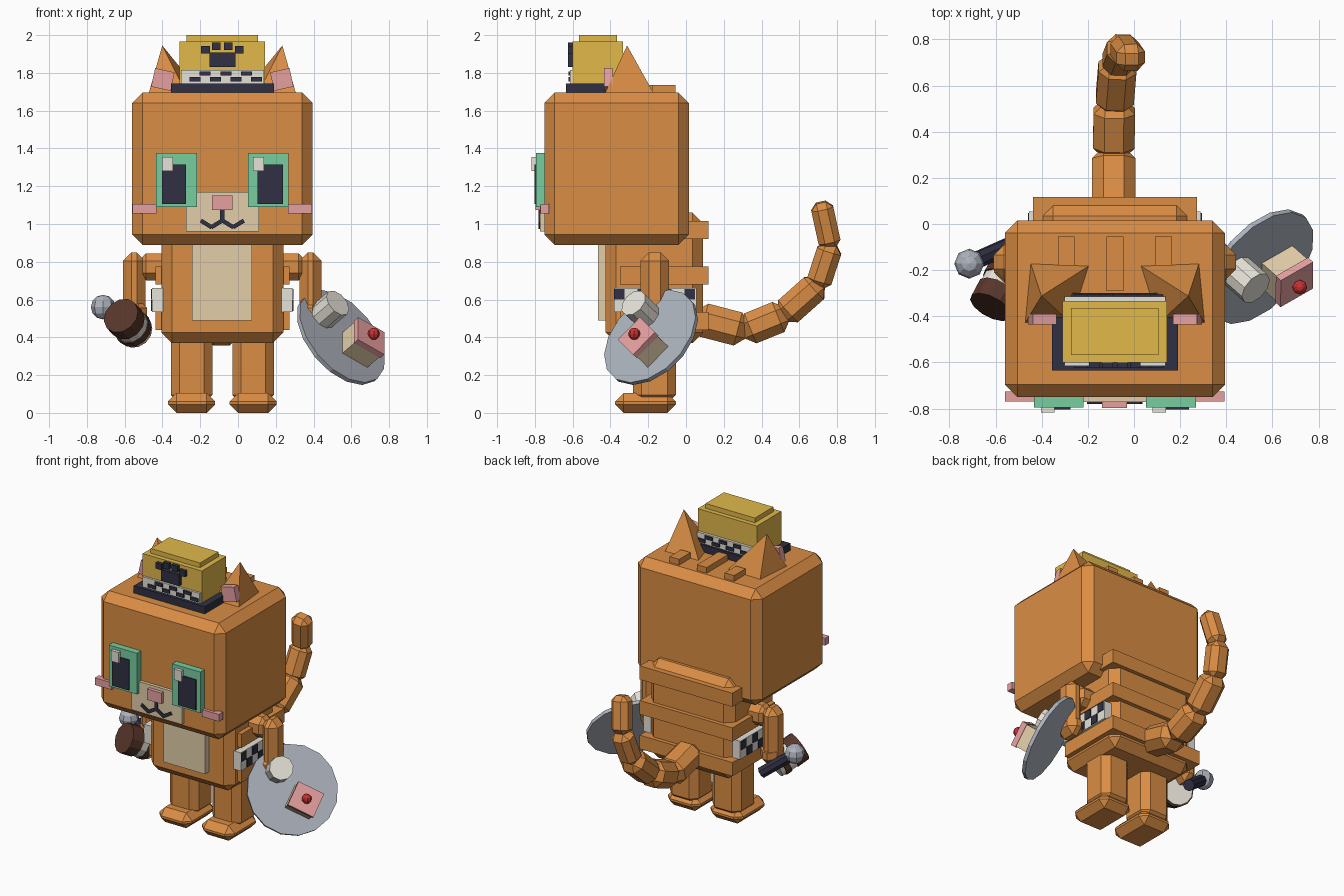
import bpy, bmesh, math
from mathutils import Vector, Matrix

if "Cube" in bpy.data.objects:
    bpy.data.objects.remove(bpy.data.objects["Cube"])

CX = -0.083  # symmetry plane of the character


def mat(name, r, g, b):
    m = bpy.data.materials.new(name)
    m.diffuse_color = [((c / 255 + 0.055) / 1.055) ** 2.4 for c in (r, g, b)] + [1]
    m.use_nodes = True
    m.node_tree.nodes["Principled BSDF"].inputs["Base Color"].default_value = m.diffuse_color
    return m


ORANGE = mat("orange_fur", 218, 141, 68)
GREEN = mat("eye_green", 119, 205, 159)
PINK = mat("pink", 230, 160, 160)
CREAM = mat("cream", 227, 206, 170)
GOLD = mat("gold", 225, 184, 74)
NAVY = mat("navy", 48, 48, 68)
BROWN = mat("dark_brown", 88, 54, 42)
GREY = mat("steel_grey", 172, 178, 188)
RED = mat("cherry_red", 200, 50, 50)
WHITE = mat("off_white", 230, 226, 216)


def finish(name, bm, m):
    bmesh.ops.recalc_face_normals(bm, faces=bm.faces)
    me = bpy.data.meshes.new(name)
    bm.to_mesh(me)
    bm.free()
    me.materials.append(m)
    ob = bpy.data.objects.new(name, me)
    bpy.context.collection.objects.link(ob)
    return ob


def boxes(name, m, bounds, bevel=0):
    """One object made of axis-aligned boxes (x0, x1, y0, y1, z0, z1)."""
    bm = bmesh.new()
    for x0, x1, y0, y1, z0, z1 in bounds:
        mx = Matrix.Translation(((x0 + x1) / 2, (y0 + y1) / 2, (z0 + z1) / 2))
        bmesh.ops.create_cube(bm, size=1, matrix=mx @ Matrix.Diagonal((x1 - x0, y1 - y0, z1 - z0, 1)))
    if bevel:
        bmesh.ops.bevel(bm, geom=bm.edges[:], offset=bevel, segments=1, affect='EDGES')
    return finish(name, bm, m)


def mirror(b):
    return (2 * CX - b[1], 2 * CX - b[0]) + tuple(b[2:])


def pair(name, m, bounds, bevel=0):
    boxes("right_" + name, m, bounds, bevel)
    boxes("left_" + name, m, [mirror(b) for b in bounds], bevel)


def frame(origin, z, x):
    z = Vector(z).normalized()
    x = Vector(x)
    x = (x - z * x.dot(z)).normalized()
    return Matrix.Translation(origin) @ Matrix((x, z.cross(x), z)).transposed().to_4x4()


def oriented_box(name, m, mx, size, bevel=0):
    bm = bmesh.new()
    bmesh.ops.create_cube(bm, size=1, matrix=Matrix.Diagonal((*size, 1)))
    if bevel:
        bmesh.ops.bevel(bm, geom=bm.edges[:], offset=bevel, segments=1, affect='EDGES')
    bm.transform(mx)
    return finish(name, bm, m)


def rod(name, m, a, b, r, sides):
    a, b = Vector(a), Vector(b)
    bm = bmesh.new()
    bmesh.ops.create_cone(bm, cap_ends=True, segments=sides, radius1=r, radius2=r, depth=(b - a).length)
    bm.transform(frame((a + b) / 2, b - a, (0.3, 1, 0.2)))
    return finish(name, bm, m)


def ball(name, m, c, r, u, v):
    bm = bmesh.new()
    bmesh.ops.create_uvsphere(bm, u_segments=u, v_segments=v, radius=r, matrix=Matrix.Translation(c))
    return finish(name, bm, m)


# Head, body, belly and raised back stripes
boxes("head", ORANGE, [(-0.56, 0.395, -0.75, 0.015, 0.89, 1.695)], 0.055)
boxes("body", ORANGE, [(-0.405, 0.24, -0.425, 0.09, 0.37, 1.06)], 0.055)
boxes("belly", CREAM, [(-0.243, 0.074, -0.467, -0.41, 0.49, 0.95)])
boxes("back_stripes", ORANGE, [(-0.438, 0.272, -0.35, 0.118, z, z + 0.095) for z in (0.44, 0.68, 0.92)])
boxes("head_stripes", ORANGE, [(-0.33, -0.257, -0.18, -0.055, 1.68, 1.735),
                               (-0.12, -0.046, -0.29, -0.055, 1.68, 1.735),
                               (0.091, 0.164, -0.18, -0.055, 1.68, 1.735)])

# Legs, feet and arms
pair("leg", ORANGE, [(-0.03, 0.19, -0.28, -0.053, 0.05, 0.45)], 0.045)
pair("foot", ORANGE, [(-0.045, 0.205, -0.375, -0.053, 0.0, 0.105)], 0.045)
pair("shoulder", ORANGE, [(0.2, 0.36, -0.23, -0.1, 0.7, 0.845)], 0.04)
pair("arm", ORANGE, [(0.325, 0.443, -0.24, -0.09, 0.5, 0.85)], 0.045)
pair("hand", ORANGE, [(0.315, 0.44, -0.255, -0.085, 0.46, 0.6)], 0.045)

# Checkered hip plates
pair("hip_plate", WHITE, [(0.23, 0.288, -0.38, 0.055, 0.535, 0.662)])
checks = []
for i in range(7):
    y, z = -0.38 + i * 0.062, 0.6 if i % 2 == 0 else 0.54
    checks.append((0.284, 0.294, y, y + 0.055, z, z + 0.057))
pair("hip_checks", NAVY, checks)

# Ears: four-sided pyramids with pink inner plates
for side, s in (("right", 1), ("left", -1)):
    bm = bmesh.new()
    base = [(0.05, -0.44), (0.395, -0.43), (0.388, -0.175), (0.107, -0.175)]
    base = [(0.19, -0.43), (0.39, -0.43), (0.365, -0.17), (0.11, -0.18)]
    vs = [bm.verts.new((CX + s * x, y, 1.69)) for x, y in base]
    tip = bm.verts.new((CX + s * 0.318, -0.312, 1.945))
    bm.faces.new(vs)
    for i in range(4):
        bm.faces.new((vs[i], vs[(i + 1) % 4], tip))
    finish(side + "_ear", bm, ORANGE)
    mx = Matrix.Translation((CX + s * 0.315, -0.412, 1.765)) @ Matrix.Rotation(-s * 0.22, 4, 'Y')
    oriented_box(side + "_inner_ear", PINK, mx, (0.105, 0.045, 0.1))

# Face
pair("eye", GREEN, [(0.052, 0.268, -0.795, -0.74, 1.09, 1.375)])
boxes("pupils", NAVY, [(-0.402, -0.275, -0.803, -0.79, 1.105, 1.315),
                       (0.102, 0.238, -0.803, -0.79, 1.105, 1.315)])
boxes("eye_highlights", WHITE, [(-0.402, -0.344, -0.817, -0.79, 1.28, 1.355),
                                (0.08, 0.138, -0.817, -0.79, 1.28, 1.355)])
pair("cheek", PINK, [(0.265, 0.392, -0.77, -0.725, 1.055, 1.105)])
boxes("muzzle", CREAM, [(-0.275, 0.11, -0.772, -0.74, 0.96, 1.17)])
boxes("nose", PINK, [(-0.138, -0.03, -0.797, -0.76, 1.075, 1.15)])
boxes("mouth_line", NAVY, [(CX - 0.011, CX + 0.011, -0.781, -0.765, 1.015, 1.08)])
for s in (1, -1):
    for off, z, tilt in ((0.03, 1.0, 0.55), (0.085, 1.0, -0.55)):
        mx = Matrix.Translation((CX + s * off, -0.774, z)) @ Matrix.Rotation(s * tilt, 4, 'Y')
        oriented_box("mouth_curve", NAVY, mx, (0.068, 0.014, 0.022))

# Hat with checkered bands and paw badge
boxes("hat_brim", NAVY, [(-0.355, 0.19, -0.635, -0.3, 1.69, 1.745)])
boxes("hat_crown", GOLD, [(-0.31, 0.143, -0.6, -0.333, 1.74, 1.967)])
boxes("hat_top", GOLD, [(-0.272, 0.106, -0.567, -0.365, 1.96, 2.0)])
boxes("hat_bands", WHITE, [(-0.302, 0.137, -0.615, -0.59, 1.745, 1.815),
                           (-0.302, 0.137, -0.34, -0.315, 1.745, 1.815)])
checks = []
for i in range(7):
    x, z = -0.257 + i * 0.0545, 1.785 if i % 2 else 1.755
    for y in (-0.623, -0.315):
        checks.append((x, x + 0.058, y, y + 0.009, z, z + 0.023))
boxes("hat_checks", NAVY, checks)
pads = [(CX - 0.069, CX + 0.069, -0.624, -0.595, 1.83, 1.907)]
for off, z in ((0.089, 1.903), (0.032, 1.922)):
    for s in (1, -1):
        x = CX + s * off
        pads.append((x - 0.023, x + 0.023, -0.624, -0.595, z, z + 0.04))
boxes("hat_paw_badge", NAVY, pads)

# Tail: chain of chamfered segments
path = [Vector(p) for p in ((-0.088, 0.06, 0.50), (-0.088, 0.31, 0.435), (-0.085, 0.52, 0.52),
                            (-0.07, 0.70, 0.68), (-0.045, 0.765, 0.88), (-0.01, 0.715, 1.11))]
for i, w in enumerate((0.19, 0.18, 0.165, 0.14, 0.125)):
    a, b = path[i], path[i + 1]
    length = (b - a).length + (0.03 if i < 4 else 0.01)
    oriented_box(f"tail_segment_{i + 1}", ORANGE, frame((a + b) / 2, b - a, (1, 0, 0)),
                 (w, w * 0.95, length), w * 0.27)

# Serving tray with cup and cherry cake
N = Vector((0.63, -0.56, 0.54)).normalized()
tray = Vector((0.545, -0.185, 0.40))
rod("tray", GREY, tray - N * 0.012, tray + N * 0.012, 0.292, 16)
cup = tray + Vector((-0.105, -0.015, 0.107))
rod("cup", WHITE, cup, cup + N * 0.14, 0.078, 10)
cake = Vector((0.613, -0.18, 0.328))
side = Vector((0, -0.7, -0.7))
oriented_box("cake_base", CREAM, frame(cake + N * 0.06, N, side), (0.155, 0.17, 0.12))
oriented_box("cake_icing", PINK, frame(cake + N * 0.13, N, side), (0.165, 0.18, 0.035))
ball("cherry", RED, cake + N * 0.168, 0.032, 8, 6)

# Banded drum with a knobbed handle in the other hand
a, b = Vector((-0.62, -0.36, 0.515)), Vector((-0.535, -0.2, 0.425))
for nm, m, t0, t1, r in (("drum_front", BROWN, 0, 0.42, 0.1), ("drum_band", WHITE, 0.4, 0.68, 0.094),
                         ("drum_back", BROWN, 0.66, 0.86, 0.1), ("drum_rim", WHITE, 0.85, 1, 0.09)):
    rod(nm, m, a.lerp(b, t0), a.lerp(b, t1), r, 12)
rod("handle", NAVY, (-0.70, -0.165, 0.55), (-0.52, -0.085, 0.41), 0.038, 8)
ball("handle_knob", GREY, (-0.714, -0.172, 0.56), 0.065, 8, 6)
